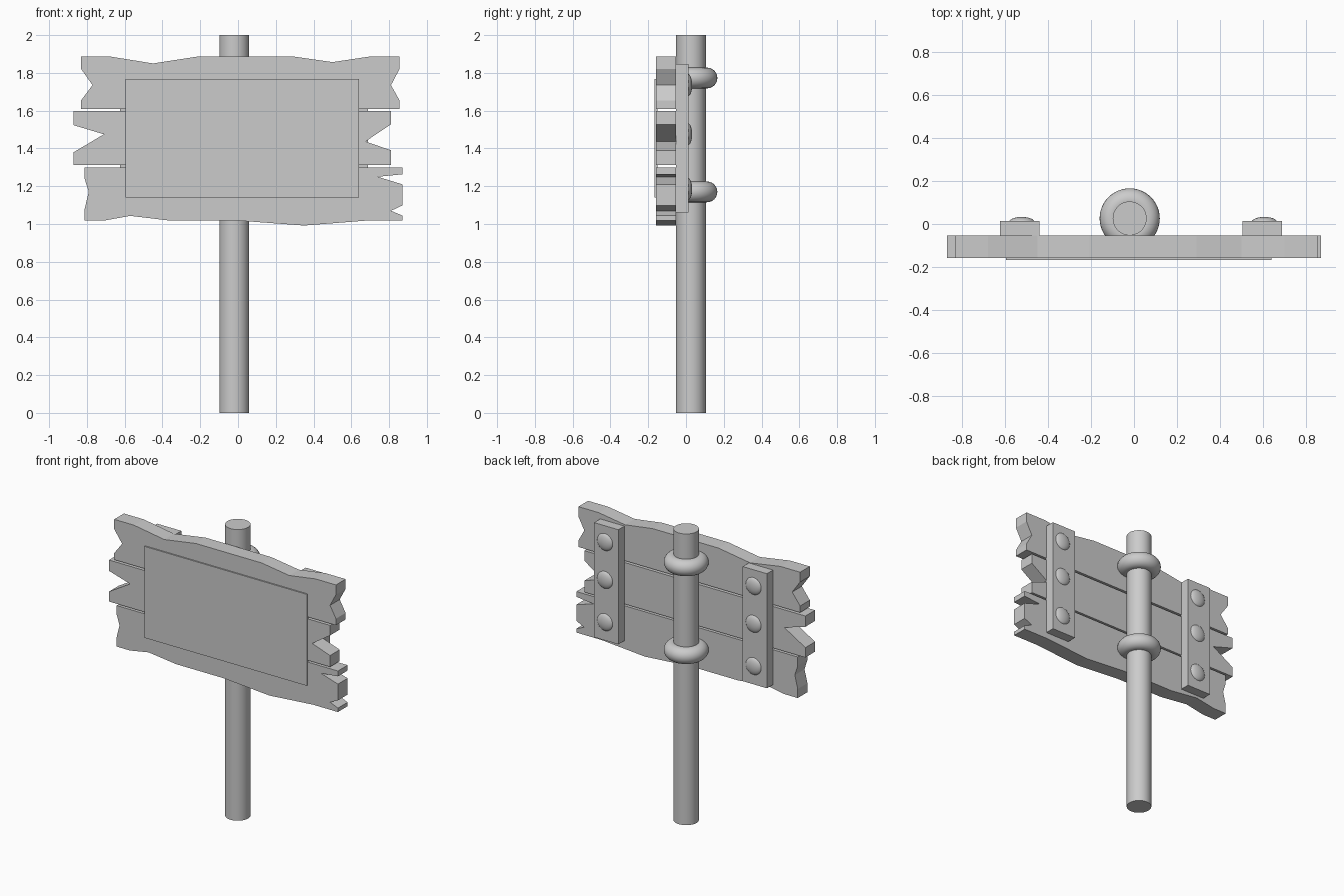
import bpy, bmesh, math

if "Cube" in bpy.data.objects:
    bpy.data.objects.remove(bpy.data.objects["Cube"])


def smooth(ob):
    bpy.ops.object.select_all(action='DESELECT')
    ob.select_set(True)
    bpy.context.view_layer.objects.active = ob
    bpy.ops.object.shade_smooth_by_angle(angle=math.radians(35))


def box(name, x0, x1, y0, y1, z0, z1):
    bpy.ops.mesh.primitive_cube_add(size=1, location=((x0 + x1) / 2, (y0 + y1) / 2, (z0 + z1) / 2))
    ob = bpy.context.object
    ob.name = name
    ob.scale = (x1 - x0, y1 - y0, z1 - z0)
    return ob


def plank(name, outline, y0=-0.158, y1=-0.053):
    # extrude an x-z outline through the board thickness
    bm = bmesh.new()
    face = bm.faces.new([bm.verts.new((x, y0, z)) for x, z in outline])
    new = bmesh.ops.extrude_face_region(bm, geom=[face])['geom']
    bmesh.ops.translate(bm, vec=(0, y1 - y0, 0),
                        verts=[v for v in new if isinstance(v, bmesh.types.BMVert)])
    bmesh.ops.recalc_face_normals(bm, faces=bm.faces)
    mesh = bpy.data.meshes.new(name)
    bm.to_mesh(mesh)
    bm.free()
    bpy.context.collection.objects.link(bpy.data.objects.new(name, mesh))


# Post
PX, PY = -0.02, 0.026
bpy.ops.mesh.primitive_cylinder_add(vertices=48, radius=0.079, depth=2, location=(PX, PY, 1))
post = bpy.context.object
post.name = "post"
smooth(post)

# Rope rings around the post
for name, z in (("upper_ring", 1.773), ("lower_ring", 1.17)):
    bpy.ops.mesh.primitive_torus_add(major_radius=0.085, minor_radius=0.055, major_segments=48,
                                     minor_segments=24, location=(PX, PY, z))
    bpy.context.object.name = name
    smooth(bpy.context.object)

# Weathered planks
plank("top_plank", [
    (-0.83, 1.61), (0.855, 1.61), (0.855, 1.655), (0.81, 1.735), (0.855, 1.82), (0.855, 1.887),
    (0.70, 1.887), (0.50, 1.857), (0.29, 1.887), (-0.21, 1.887), (-0.45, 1.85), (-0.68, 1.887),
    (-0.83, 1.887), (-0.83, 1.82), (-0.77, 1.735), (-0.83, 1.655)])
plank("middle_plank", [
    (-0.87, 1.312), (0.81, 1.312), (0.81, 1.39), (0.675, 1.437), (0.81, 1.528), (0.81, 1.597),
    (-0.87, 1.597), (-0.87, 1.523), (-0.71, 1.475), (-0.87, 1.38)])
plank("bottom_plank", [
    (-0.812, 1.018), (-0.71, 1.018), (-0.57, 1.043), (-0.36, 1.018), (0.0, 1.018), (0.35, 0.992),
    (0.68, 1.018), (0.87, 1.018), (0.87, 1.045), (0.81, 1.07), (0.87, 1.098), (0.87, 1.21),
    (0.74, 1.25), (0.87, 1.263), (0.87, 1.3), (-0.812, 1.3), (-0.812, 1.24), (-0.79, 1.17),
    (-0.812, 1.08)])

# Notice panel on the front
box("notice_panel", -0.595, 0.64, -0.167, -0.15, 1.14, 1.768)

# Back battens with domed bolts
for side, x in (("left", -0.532), ("right", 0.597)):
    box(side + "_batten", x - 0.092, x + 0.092, -0.054, 0.013, 1.06, 1.847)
    for i, z in enumerate((1.735, 1.475, 1.185)):
        bpy.ops.mesh.primitive_uv_sphere_add(segments=24, ring_count=12, radius=1,
                                             location=(x + 0.01, 0.008, z))
        bolt = bpy.context.object
        bolt.name = f"{side}_bolt_{i + 1}"
        bolt.scale = (0.06, 0.025, 0.06)
        smooth(bolt)
